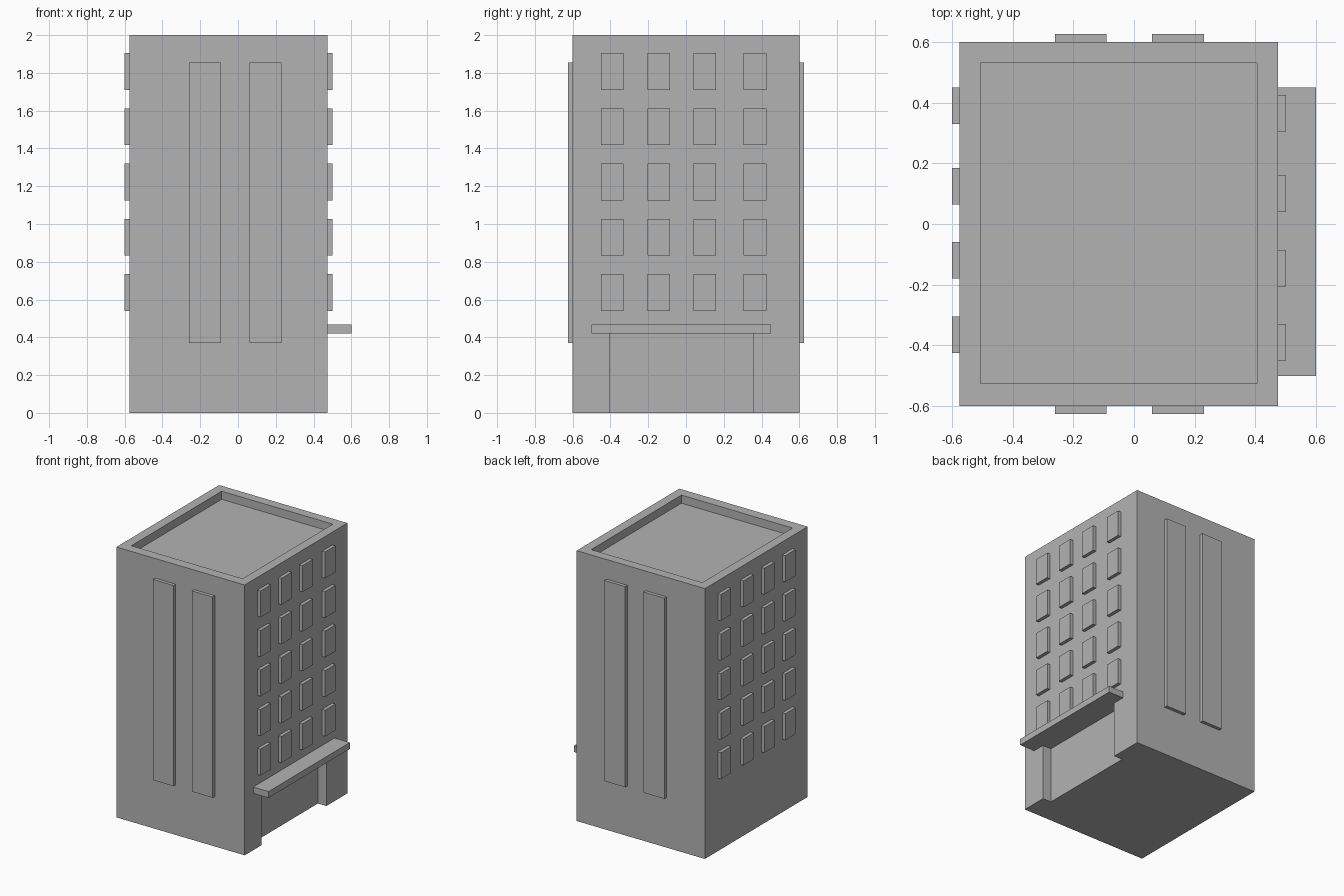
import bpy

cube = bpy.data.objects.get("Cube")
if cube:
    bpy.data.objects.remove(cube, do_unlink=True)

GREY = (0.45, 0.45, 0.45, 1)
grey = bpy.data.materials.new("plain grey")
grey.use_nodes = True
grey.diffuse_color = GREY
grey.node_tree.nodes["Principled BSDF"].inputs["Base Color"].default_value = GREY


def box(name, x, y, z):
    """Box spanning the (low, high) range on each axis."""
    spans = (x, y, z)
    bpy.ops.mesh.primitive_cube_add(size=1, location=[(a + b) / 2 for a, b in spans])
    ob = bpy.context.object
    ob.name = name
    ob.scale = [b - a for a, b in spans]
    bpy.ops.object.transform_apply(location=False, rotation=False, scale=True)
    ob.data.materials.append(grey)
    return ob


def cut(target, cutter):
    """Subtract the cutter, then discard it."""
    mod = target.modifiers.new("cut", "BOOLEAN")
    mod.operation = "DIFFERENCE"
    mod.solver = "EXACT"
    mod.object = cutter
    bpy.context.view_layer.objects.active = target
    bpy.ops.object.modifier_apply(modifier=mod.name)
    bpy.data.objects.remove(cutter, do_unlink=True)


LEFT, RIGHT, SIDE, TOP = -0.575, 0.475, 0.6, 2.0
RAISE = 0.025  # how far windows and strips stand out

# Tower with a sunken roof and a recessed entrance
tower = box("tower", (LEFT, RIGHT), (-SIDE, SIDE), (0, TOP))
cut(tower, box("roof_cutter", (-0.505, 0.405), (-0.525, 0.53), (TOP - 0.06, TOP + 0.1)))
cut(tower, box("entrance_cutter", (RIGHT - 0.07, RIGHT + 0.1), (-0.405, 0.355), (-0.1, 0.42)))

# Entrance canopy
box("canopy", (RIGHT, 0.6), (-0.5, 0.45), (0.42, 0.467))

# Window grids on both sides
for row in range(5):
    z = 0.54 + row * 0.2925
    for col, y in enumerate((-0.45, -0.205, 0.04, 0.305)):
        tag = f"{row + 1}_{col + 1}"
        box("entrance_side_window_" + tag, (RIGHT, RIGHT + RAISE),
            (y, y + 0.12), (z, z + 0.195))
        y += 0.025
        box("far_side_window_" + tag, (LEFT - RAISE, LEFT),
            (y, y + 0.12), (z, z + 0.195))

# Tall window strips on the front and back
for i, x in enumerate((-0.26, 0.06)):
    for face, y in (("front", -SIDE - RAISE), ("back", SIDE)):
        box(f"{face}_strip_{i + 1}", (x, x + 0.17), (y, y + RAISE), (0.37, 1.855))
